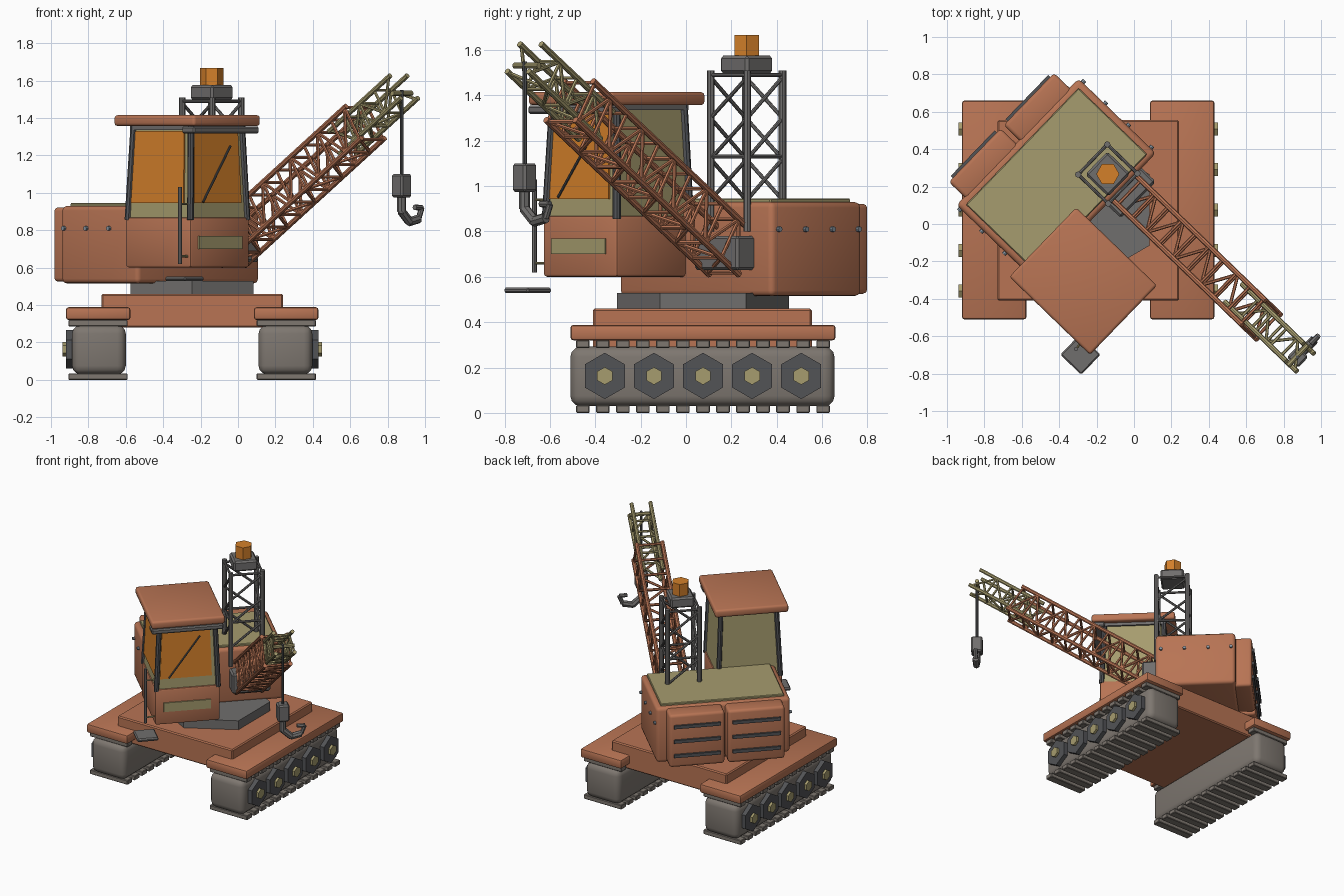
import bpy, bmesh, math
from mathutils import Matrix, Vector

if "Cube" in bpy.data.objects:
    bpy.data.objects.remove(bpy.data.objects["Cube"])


def material(name, rgb):
    m = bpy.data.materials.new(name)
    lin = [((c / 255 + 0.055) / 1.055) ** 2.4 for c in rgb]
    m.diffuse_color = (*lin, 1)
    m.use_nodes = True
    m.node_tree.nodes["Principled BSDF"].inputs["Base Color"].default_value = m.diffuse_color
    return m


RUST = material("rust_paint", (184, 116, 84))
KHAKI = material("khaki", (166, 156, 110))
TRACK = material("warm_grey", (126, 119, 112))
STEEL = material("steel_grey", (112, 110, 109))
DARK = material("dark_grey", (82, 83, 86))
ORANGE = material("orange", (212, 128, 42))
BOLT = material("pale_bolt", (135, 148, 160))

# base frame sits at the slewing centre, upper frame is slewed around it
BASE = Matrix.Translation((-0.245, 0.075, 0))
UPPER = BASE @ Matrix.Rotation(math.radians(46), 4, 'Z')


def finish(name, bm, mat, frame):
    bmesh.ops.recalc_face_normals(bm, faces=bm.faces)
    bm.transform(frame)
    me = bpy.data.meshes.new(name)
    bm.to_mesh(me)
    bm.free()
    me.materials.append(mat)
    ob = bpy.data.objects.new(name, me)
    bpy.context.collection.objects.link(ob)
    return ob


def add_box(bm, lo, hi, bevel=0.0, seg=2):
    lo, hi = Vector(lo), Vector(hi)
    size = hi - lo
    mat = Matrix.Translation((lo + hi) / 2) @ Matrix.Diagonal((*size, 1))
    vs = bmesh.ops.create_cube(bm, size=1, matrix=mat)['verts']
    if bevel:
        es = list({e for v in vs for e in v.link_edges})
        bmesh.ops.bevel(bm, geom=es, offset=bevel, segments=seg, profile=0.5, affect='EDGES')


def boxes(name, spans, mat, frame, bevel=0.0, seg=2):
    bm = bmesh.new()
    for lo, hi in spans:
        add_box(bm, lo, hi, bevel, seg)
    return finish(name, bm, mat, frame)


def add_rod(bm, a, b, r, n=8, turn=0.0):
    a, b = Vector(a), Vector(b)
    d = b - a
    rot = d.to_track_quat('Z', 'Y').to_matrix().to_4x4()
    m = Matrix.Translation((a + b) / 2) @ rot @ Matrix.Rotation(turn, 4, 'Z')
    bmesh.ops.create_cone(bm, cap_ends=True, segments=n, radius1=r, radius2=r,
                          depth=d.length, matrix=m)


def rods(name, pairs, r, mat, frame, n=8, turn=0.0):
    bm = bmesh.new()
    for a, b in pairs:
        add_rod(bm, a, b, r, n, turn)
    return finish(name, bm, mat, frame)


def prism(name, items, r, mat, frame, axis, start):
    # six-sided prisms along z or x, with a chosen first corner angle
    bm = bmesh.new()
    for c, length in items:
        rings = []
        for k in (0, length):
            ring = []
            for i in range(6):
                t = start + i * math.pi / 3
                p, q = r * math.cos(t), r * math.sin(t)
                off = (p, q, k) if axis == 'z' else (k, p, q)
                ring.append(bm.verts.new(Vector(c) + Vector(off)))
            rings.append(ring)
        bm.faces.new(rings[0])
        bm.faces.new(rings[1])
        for i in range(6):
            j = (i + 1) % 6
            bm.faces.new((rings[0][i], rings[0][j], rings[1][j], rings[1][i]))
    return finish(name, bm, mat, frame)


# --- undercarriage ---
boxes("chassis_plate", [((-0.485, -0.485, 0.28), (0.485, 0.48, 0.46))], RUST, BASE, 0.008, 1)
for side, s in (("left", -1), ("right", 1)):
    def span(x0, x1, y0, y1, z0, z1):
        return ((min(s * x0, s * x1), y0, z0), (max(s * x0, s * x1), y1, z1))
    boxes(side + "_fender", [span(0.33, 0.675, -0.585, 0.585, 0.32, 0.388)], RUST, BASE, 0.014)
    boxes(side + "_track", [span(0.355, 0.642, -0.585, 0.58, 0.03, 0.292)], TRACK, BASE, 0.045, 3)
    pads = [span(0.345, 0.662, y - 0.03, y + 0.03, z, z + 0.034)
            for y in [-0.53 + 0.0883 * i for i in range(13)] for z in (0, 0.286)]
    boxes(side + "_track_pads", pads, TRACK, BASE, 0.004, 1)
    ys = [-0.433 + 0.2165 * i for i in range(5)]
    prism(side + "_wheels", [((s * 0.63, y, 0.163), s * 0.045) for y in ys], 0.102, DARK, BASE, 'x', math.pi / 2)
    prism(side + "_hubs", [((s * 0.66, y, 0.163), s * 0.033) for y in ys], 0.039, KHAKI, BASE, 'x', math.pi / 2)
prism("turntable", [((0, 0, 0.45), 0.078)], 0.38, STEEL, BASE, 'z', math.pi / 2)

# --- engine house ---
boxes("engine_house", [((-0.47, -0.05, 0.515), (0.47, 0.525, 0.93))], RUST, UPPER, 0.025, 3)
boxes("house_roof", [((-0.433, -0.02, 0.92), (0.433, 0.49, 0.945))], KHAKI, UPPER, 0.005, 1)
doors = [(-0.41, -0.012), (0.012, 0.4)]
boxes("rear_doors", [((a, 0.5, 0.525), (b, 0.64, 0.922)) for a, b in doors], RUST, UPPER, 0.02, 3)
boxes("door_slats", [((a + 0.03, 0.63, z - 0.012), (b - 0.03, 0.655, z + 0.012))
                     for a, b in doors for z in (0.615, 0.725, 0.835)], DARK, UPPER)
rods("side_bolts", [((s * 0.46, y, 0.81), (s * 0.485, y, 0.81))
                    for s in (-1, 1) for y in (-0.01, 0.16, 0.33, 0.495)], 0.012, BOLT, UPPER)

# --- cab ---
boxes("cab_base", [((-0.515, -0.485, 0.6), (-0.06, 0.0, 0.87))], RUST, UPPER, 0.014)
boxes("front_plate", [((-0.456, -0.494, 0.7), (-0.125, -0.48, 0.768))], KHAKI, UPPER)
LOW = [(-0.505, -0.475), (-0.07, -0.475), (-0.07, -0.01), (-0.505, -0.01)]
TOP = [(-0.48, -0.455), (-0.09, -0.455), (-0.09, -0.03), (-0.48, -0.03)]
Z0, Z1 = 0.865, 1.36
bm = bmesh.new()
lo = [bm.verts.new((*p, Z0)) for p in LOW]
hi = [bm.verts.new((*p, Z1)) for p in TOP]
bm.faces.new(lo)
bm.faces.new(hi)
for i in range(4):
    j = (i + 1) % 4
    bm.faces.new((lo[i], lo[j], hi[j], hi[i]))
finish("cab_shell", bm, KHAKI, UPPER)


def pane(name, i, j, normal):
    # glass plate lying just outside one sloping cab wall
    def at(u, v):
        a = Vector((*LOW[i], Z0)).lerp(Vector((*LOW[j], Z0)), u)
        b = Vector((*TOP[i], Z1)).lerp(Vector((*TOP[j], Z1)), u)
        return a.lerp(b, v)
    bm = bmesh.new()
    corners = [at(u, v) for u, v in ((0.05, 0.16), (0.9, 0.16), (0.9, 0.94), (0.05, 0.94))]
    inner = [bm.verts.new(c) for c in corners]
    outer = [bm.verts.new(c + Vector(normal) * 0.008) for c in corners]
    bm.faces.new(inner)
    bm.faces.new(outer)
    for k in range(4):
        m = (k + 1) % 4
        bm.faces.new((inner[k], inner[m], outer[m], outer[k]))
    finish(name, bm, ORANGE, UPPER)


pane("windscreen", 0, 1, (0, -1, 0))
pane("side_window", 3, 0, (-1, 0, 0))
rods("cab_pillars", [((*LOW[i], Z0 - 0.01), (*TOP[i], Z1)) for i in range(4)], 0.018, DARK, UPPER)
boxes("cab_header", [((-0.495, -0.468, 1.335), (-0.075, -0.015, 1.36))], STEEL, UPPER)
boxes("sun_visor", [((-0.55, -0.545, 1.318), (-0.045, -0.45, 1.355))], STEEL, UPPER, 0.008, 1)
boxes("cab_roof", [((-0.55, -0.545, 1.357), (-0.035, 0.055, 1.415))], RUST, UPPER, 0.016, 3)
rods("wiper", [((-0.42, -0.487, 0.95), (-0.2, -0.478, 1.25))], 0.006, DARK, UPPER)
rods("grab_rail", [((-0.58, -0.47, 0.62), (-0.58, -0.47, 1.03))], 0.011, STEEL, UPPER)
rods("rail_brackets", [((-0.58, -0.47, z), (-0.5, -0.46, z)) for z in (0.66, 0.94)], 0.006, KHAKI, UPPER)
boxes("cab_step", [((-0.66, -0.585, 0.528), (-0.51, -0.43, 0.552))], STEEL, UPPER, 0.008, 1)

# --- beacon mast ---
CX, CY, H = 0.211, 0.058, 0.112
posts = [(CX - H, CY - H), (CX + H, CY - H), (CX + H, CY + H), (CX - H, CY + H)]
rods("mast_posts", [((*p, 0.8), (*p, 1.51)) for p in posts], 0.017, STEEL, UPPER)
braces = []
for i in range(4):
    a, b = posts[i], posts[(i + 1) % 4]
    braces += [((*a, z), (*b, z)) for z in (1.13, 1.49)]
    braces += [((*a, z), (*b, z + 0.18)) for z in (0.94, 1.12, 1.3)]
rods("mast_braces", braces, 0.009, STEEL, UPPER)
boxes("mast_platform", [((CX - 0.085, CY - 0.085, 1.497), (CX + 0.085, CY + 0.085, 1.575))], STEEL, UPPER, 0.012, 1)
prism("beacon", [((CX, CY, 1.57), 0.096)], 0.062, ORANGE, UPPER, 'z', 0.25)

# --- boom: local y runs along the boom, local z across its depth ---
boxes("boom_foot", [((0.09, -0.155, 0.63), (0.36, -0.03, 0.78))], STEEL, UPPER, 0.012, 1)
BOOM = UPPER @ Matrix.Translation((0.22, -0.048, 0.703)) @ Matrix.Rotation(math.radians(-33.3), 4, 'X')


def lattice(name, y0, y1, w, h, bays, r, mat):
    chords, web = [], []
    corners = [(-w, -h), (w, -h), (w, h), (-w, h)]
    ys = [-(y0 + (y1 - y0) * i / bays) for i in range(bays + 1)]
    for (ax, az), (bx, bz) in zip(corners, corners[1:] + corners[:1]):
        chords.append(((ax, -y0 + r, az), (ax, -y1 - r, az)))
        for i, y in enumerate(ys):
            if 0 < i < bays or mat is RUST:
                web.append(((ax, y, az), (bx, y, bz)))
            if i < bays and ax == bx:
                ends = ((az, bz), (bz, az))[i % 2]
                web.append(((ax, y, ends[0]), (ax, ys[i + 1], ends[1])))
            elif i < bays and az < 0:
                ends = ((ax, bx), (bx, ax))[i % 2]
                web.append(((ends[0], y, az), (ends[1], ys[i + 1], az)))
    rods(name + "_chords", chords, r, mat, BOOM)
    rods(name + "_web", web, r * 0.6, mat, BOOM, 6)


lattice("main_boom", 0, 1.215, 0.09, 0.102, 10, 0.015, RUST)
lattice("boom_extension", 1.04, 1.56, 0.066, 0.072, 4, 0.014, KHAKI)
rods("boom_tip_pin", [((-0.075, -1.54, -0.02), (0.075, -1.54, -0.02))], 0.014, KHAKI, BOOM)

# --- hoist line and hook ---
HX, HY = 0.212, -1.352
rods("hoist_line", [((HX, HY, 1.09), (HX, HY, 1.55))], 0.01, DARK, UPPER)
boxes("hook_block", [((HX - 0.041, HY - 0.041, 0.975), (HX + 0.041, HY + 0.041, 1.1))], STEEL, UPPER, 0.01, 1)
path = [(0, 0.98), (0, 0.9), (0.06, 0.845), (0.13, 0.86), (0.155, 0.92), (0.1, 0.922)]
pts = [(HX + u, HY, z) for u, z in path]
bm = bmesh.new()
for k, (a, b) in enumerate(zip(pts, pts[1:])):
    add_rod(bm, a, b, 0.024 if k < 3 else 0.015)
for p in pts[1:3]:
    bmesh.ops.create_icosphere(bm, subdivisions=1, radius=0.025, matrix=Matrix.Translation(p))
finish("hook", bm, STEEL, UPPER)

# smooth the rounded edges, keep the facets sharp
bpy.ops.object.select_all(action='SELECT')
bpy.context.view_layer.objects.active = bpy.context.selected_objects[0]
bpy.ops.object.shade_smooth_by_angle(angle=math.radians(35))
